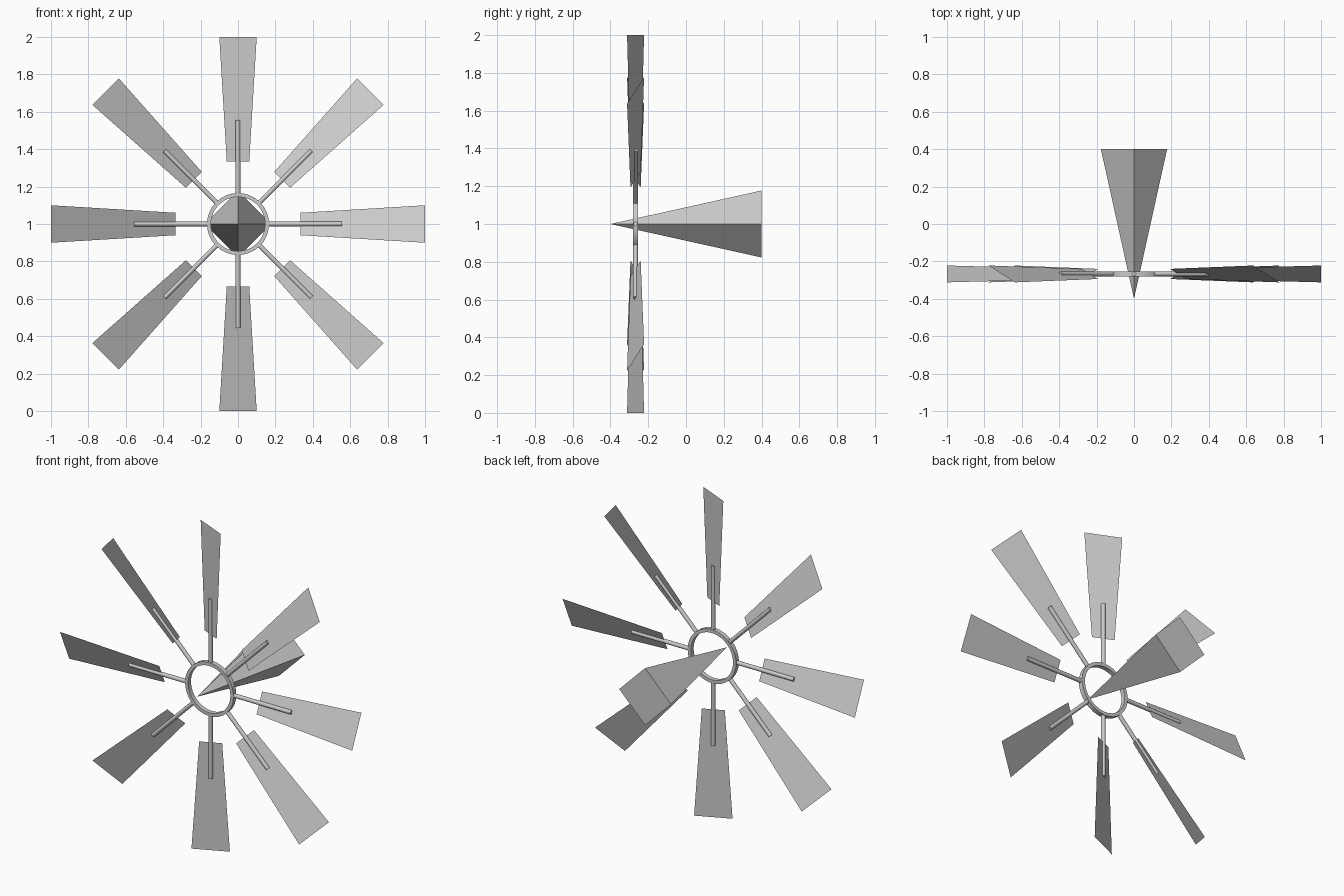
import bpy, bmesh
from math import pi
from mathutils import Matrix, Vector

if "Cube" in bpy.data.objects:
    bpy.data.objects.remove(bpy.data.objects["Cube"])

HUB = Vector((0, -0.267, 1))   # wheel centre
COUNT = 8


def make_object(name, bm, matrix):
    mesh = bpy.data.meshes.new(name)
    bm.to_mesh(mesh)
    bm.free()
    obj = bpy.data.objects.new(name, mesh)
    bpy.context.collection.objects.link(obj)
    obj.matrix_world = matrix
    return obj


def smooth(obj):
    bpy.ops.object.select_all(action='DESELECT')
    obj.select_set(True)
    bpy.context.view_layer.objects.active = obj
    bpy.ops.object.shade_smooth_by_angle(angle=pi / 5)


# Blades: thin pitched sheets, with a round spoke behind each
for i in range(COUNT):
    place = Matrix.Translation(HUB) @ Matrix.Rotation(i * 2 * pi / COUNT, 4, 'Y')

    bm = bmesh.new()
    pitch = 0.45
    outline = [(-0.06, 0.333), (0.06, 0.333), (0.1, 1.0), (-0.1, 1.0)]
    bm.faces.new([bm.verts.new((x, -x * pitch, z)) for x, z in outline])
    make_object(f"blade_{i + 1}", bm, place)

    bm = bmesh.new()
    inner, outer = 0.155, 0.555
    bmesh.ops.create_cone(bm, cap_ends=True, segments=12, radius1=0.0125,
                          radius2=0.0125, depth=outer - inner,
                          matrix=Matrix.Translation((0, 0, (inner + outer) / 2)))
    smooth(make_object(f"spoke_{i + 1}", bm, place))

# Hub ring: rectangular section spun around the wheel axis
bm = bmesh.new()
section = [(0.145, -0.014), (0.166, -0.014), (0.166, 0.014), (0.145, 0.014)]
verts = [bm.verts.new((x, y, 0)) for x, y in section]
edges = [bm.edges.new((verts[k], verts[(k + 1) % 4])) for k in range(4)]
bmesh.ops.spin(bm, geom=verts + edges, cent=(0, 0, 0), axis=(0, 1, 0),
               angle=2 * pi, steps=32)
bmesh.ops.remove_doubles(bm, verts=bm.verts[:], dist=1e-4)
bmesh.ops.recalc_face_normals(bm, faces=bm.faces[:])
smooth(make_object("hub_ring", bm, Matrix.Translation(HUB)))

# Gearbox: four-sided pyramid pointing forward through the ring
bm = bmesh.new()
bmesh.ops.create_cone(bm, cap_ends=True, segments=4, radius1=0.177, radius2=0,
                      depth=0.8, matrix=Matrix.Rotation(pi / 2, 4, 'X'))
bmesh.ops.remove_doubles(bm, verts=bm.verts[:], dist=1e-4)
make_object("pointed_axle_housing", bm, Matrix.Translation((0, 0, 1)))
